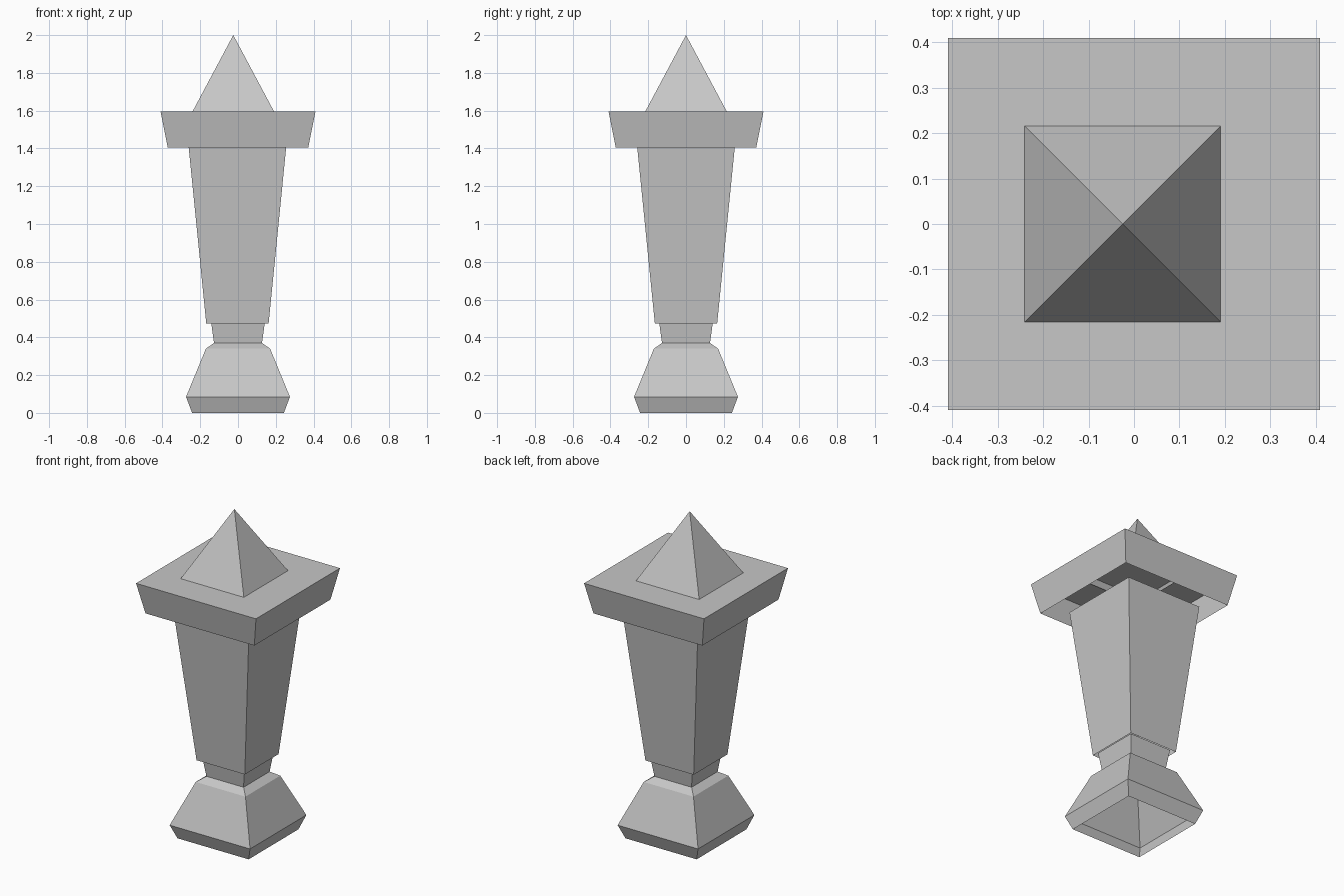
import bpy
import bmesh

if "Cube" in bpy.data.objects:
    bpy.data.objects.remove(bpy.data.objects["Cube"], do_unlink=True)

# Single stone material
GREY = (0.57, 0.57, 0.57, 1.0)
stone = bpy.data.materials.new("grey_stone")
stone.use_nodes = True
stone.diffuse_color = GREY
shader = stone.node_tree.nodes["Principled BSDF"]
shader.inputs["Base Color"].default_value = GREY
shader.inputs["Roughness"].default_value = 0.9

CORNERS = ((-1, -1), (1, -1), (1, 1), (-1, 1))


def square_shell(name, profile, shift=0.0, tip=None):
    """Open four-sided shell through (half width, height) rings, with an optional apex."""
    bm = bmesh.new()
    rings = [[bm.verts.new((shift + sx * half, sy * half, z)) for sx, sy in CORNERS]
             for half, z in profile]
    for low, high in zip(rings, rings[1:]):
        for i in range(4):
            j = (i + 1) % 4
            bm.faces.new((low[i], low[j], high[j], high[i]))
    if tip is not None:
        apex = bm.verts.new((shift, 0, tip))
        for i in range(4):
            bm.faces.new((rings[-1][i], rings[-1][(i + 1) % 4], apex))
    mesh = bpy.data.meshes.new(name)
    bm.to_mesh(mesh)
    bm.free()
    mesh.materials.append(stone)
    obj = bpy.data.objects.new(name, mesh)
    bpy.context.collection.objects.link(obj)
    return obj


# Hollow foot with a bevelled lower edge and shoulder
square_shell("foot", [(0.243, 0), (0.275, 0.085), (0.17, 0.34), (0.127, 0.37)])

# Slightly flared neck between foot and shaft
square_shell("neck", [(0.127, 0.37), (0.143, 0.485)])

# Tapered shaft, wider at the top
square_shell("shaft", [(0.165, 0.473), (0.258, 1.405)], shift=-0.003)

# Hollow cap: outer walls and a flat top
square_shell("cap", [(0.372, 1.405), (0.41, 1.595), (0.19, 1.595)])

# Pyramid finial, set slightly off centre
square_shell("finial", [(0.216, 1.595)], shift=-0.025, tip=2.0)

# Ceiling closing the hollow inside the finial
bpy.ops.mesh.primitive_plane_add(size=0.38, location=(-0.025, 0, 1.64))
ceiling = bpy.context.object
ceiling.name = "finial_ceiling"
ceiling.data.materials.append(stone)
